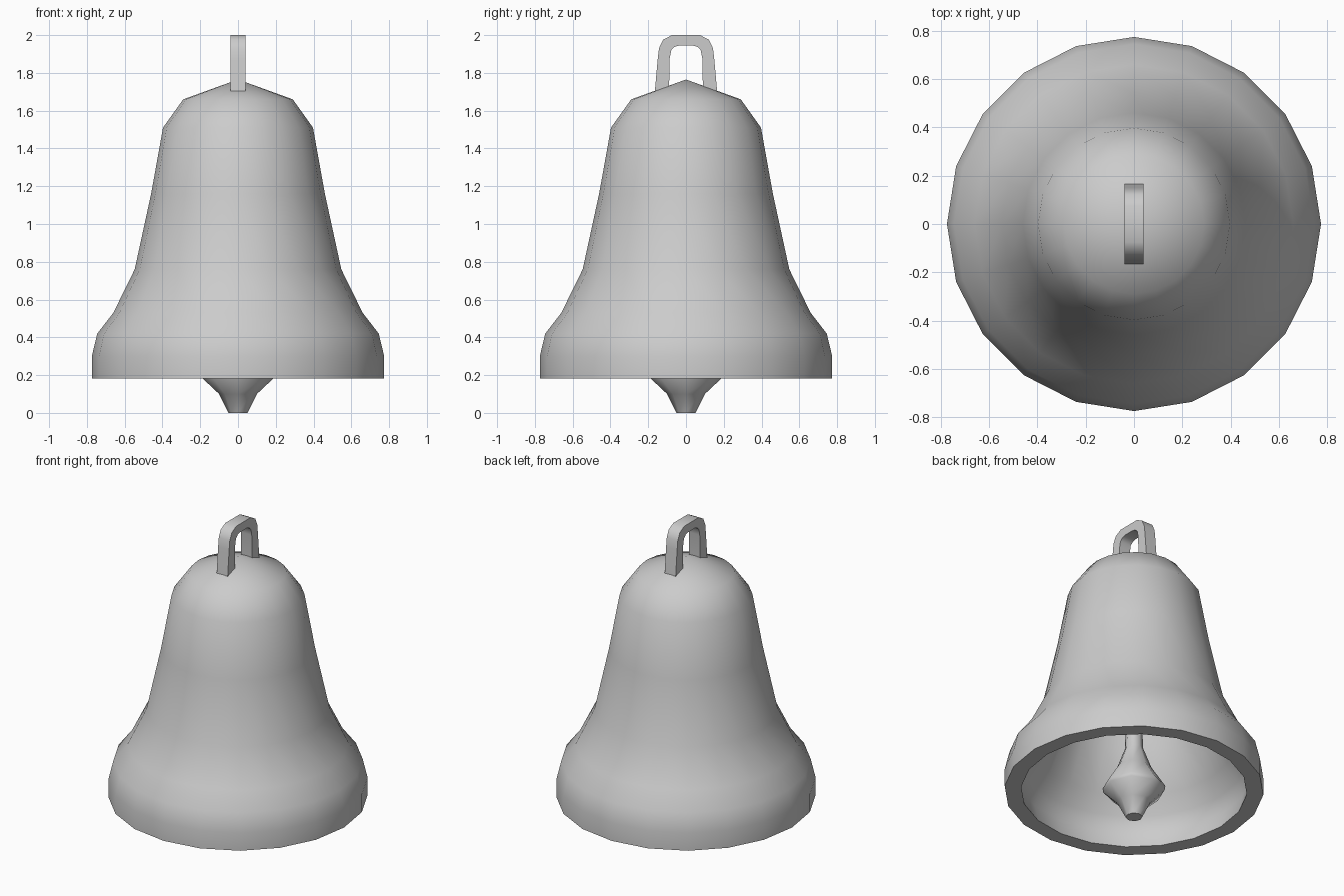
import bpy
import bmesh
import math

if "Cube" in bpy.data.objects:
    bpy.data.objects.remove(bpy.data.objects["Cube"])

metal = bpy.data.materials.new("grey_metal")
metal.diffuse_color = (0.6, 0.6, 0.6, 1)
metal.use_nodes = True
metal.node_tree.nodes["Principled BSDF"].inputs["Base Color"].default_value = metal.diffuse_color


def finish(name, bm, angle):
    """Turn a bmesh into a named, smooth-shaded object."""
    bmesh.ops.remove_doubles(bm, verts=bm.verts, dist=1e-5)
    bmesh.ops.recalc_face_normals(bm, faces=bm.faces)
    mesh = bpy.data.meshes.new(name)
    bm.to_mesh(mesh)
    bm.free()
    mesh.materials.append(metal)
    obj = bpy.data.objects.new(name, mesh)
    bpy.context.collection.objects.link(obj)
    bpy.ops.object.select_all(action='DESELECT')
    obj.select_set(True)
    bpy.context.view_layer.objects.active = obj
    bpy.ops.object.shade_smooth_by_angle(angle=math.radians(angle))
    return obj


def lathe(name, profile, sides, angle):
    """Spin a radius/height profile around the z axis."""
    bm = bmesh.new()
    verts = [bm.verts.new((r, 0, z)) for r, z in profile]
    edges = [bm.edges.new(pair) for pair in zip(verts, verts[1:])]
    bmesh.ops.spin(bm, geom=verts + edges, cent=(0, 0, 0), axis=(0, 0, 1),
                   angle=math.tau, steps=sides, use_merge=True)
    return finish(name, bm, angle)


# Hollow bell: outer wall down to the rim, then the inner wall back up
outer = [(0, 1.765), (0.29, 1.66), (0.397, 1.51), (0.46, 1.16), (0.547, 0.76),
         (0.66, 0.53), (0.745, 0.42), (0.774, 0.30), (0.774, 0.183)]
inner = [(0.675, 0.183), (0.697, 0.29), (0.665, 0.385), (0.59, 0.487),
         (0.47, 0.733), (0.382, 1.145), (0.322, 1.478), (0.24, 1.593), (0, 1.68)]
lathe("bell_body", outer + inner, 20, 36)

# Clapper with its rod, hanging from the inside of the dome
lathe("clapper", [(0, 0), (0.05, 0), (0.10, 0.10), (0.185, 0.18), (0.188, 0.205),
                  (0.105, 0.335), (0.055, 0.47), (0.05, 0.60), (0.05, 1.70),
                  (0, 1.70)], 8, 60)

# Hanging loop: half outlines in y/z, mirrored and extruded along x
loop_out = [(0.165, 1.70), (0.15, 1.87), (0.143, 1.93), (0.122, 1.975), (0.075, 2.0)]
loop_in = [(0.035, 1.945), (0.06, 1.938), (0.078, 1.92), (0.086, 1.88), (0.09, 1.70)]


def arch(half):
    return half + [(-y, z) for y, z in reversed(half)]


outside = arch(loop_out)
inside = arch(loop_in[::-1])
bm = bmesh.new()
rings = [[[bm.verts.new((x, y, z)) for y, z in path] for path in (outside, inside)]
         for x in (-0.04, 0.04)]
(out_l, in_l), (out_r, in_r) = rings
for a, b in ((out_l, in_l), (out_r, in_r), (out_l, out_r), (in_l, in_r)):
    for i in range(len(a) - 1):
        bm.faces.new((a[i], a[i + 1], b[i + 1], b[i]))
for i in (0, -1):
    bm.faces.new((out_l[i], out_r[i], in_r[i], in_l[i]))
finish("hanging_loop", bm, 60)
